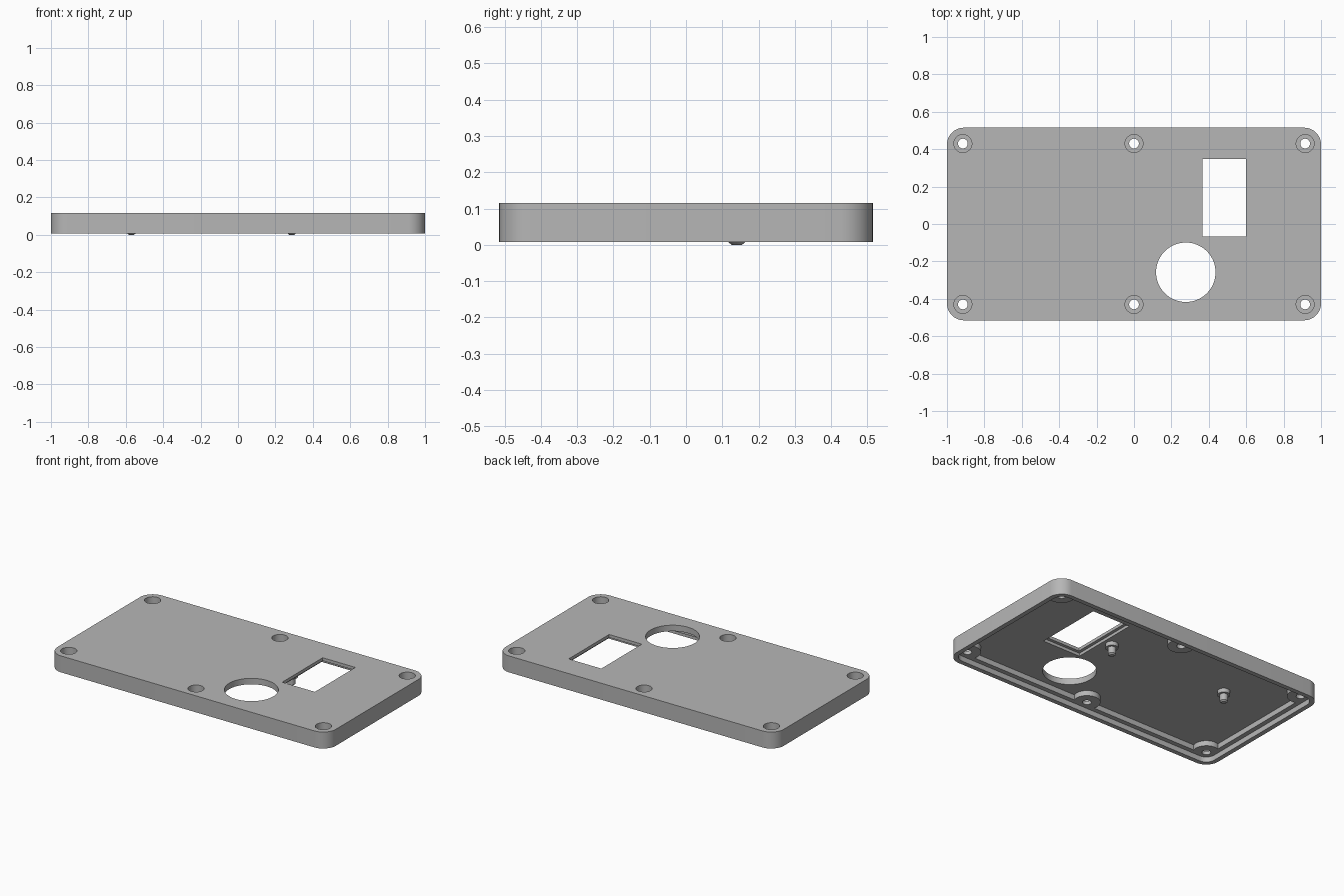
import bpy, bmesh, math

if "Cube" in bpy.data.objects:
    bpy.data.objects.remove(bpy.data.objects["Cube"], do_unlink=True)

grey = bpy.data.materials.new("plain grey")
grey.use_nodes = True
COLOUR = (0.47, 0.47, 0.47, 1)
grey.diffuse_color = COLOUR
grey.node_tree.nodes["Principled BSDF"].inputs["Base Color"].default_value = COLOUR

HX, HY, CORNER = 1.0, 0.515, 0.09
BOTTOM, LEDGE, CEILING, TOP = 0.008, 0.042, 0.076, 0.115


def prism(name, outline, z0, z1):
    """Extrude a flat outline from z0 to z1."""
    bm = bmesh.new()
    face = bm.faces.new([bm.verts.new((x, y, z0)) for x, y in outline])
    ext = bmesh.ops.extrude_face_region(bm, geom=[face])
    verts = [v for v in ext["geom"] if isinstance(v, bmesh.types.BMVert)]
    bmesh.ops.translate(bm, verts=verts, vec=(0, 0, z1 - z0))
    bmesh.ops.recalc_face_normals(bm, faces=bm.faces)
    mesh = bpy.data.meshes.new(name)
    bm.to_mesh(mesh)
    bm.free()
    mesh.materials.append(grey)
    obj = bpy.data.objects.new(name, mesh)
    bpy.context.collection.objects.link(obj)
    return obj


def rounded(inset, steps=10):
    """Plan outline of the lid, moved inwards by inset."""
    r = max(CORNER - inset, 0.02)
    cx, cy = HX - inset - r, HY - inset - r
    pts = []
    for q, (sx, sy) in enumerate([(1, 1), (-1, 1), (-1, -1), (1, -1)]):
        for i in range(steps + 1):
            a = math.pi / 2 * (q + i / steps)
            pts.append((sx * cx + r * math.cos(a), sy * cy + r * math.sin(a)))
    return pts


def circle(x, y, r, n=48):
    return [(x + r * math.cos(math.tau * i / n), y + r * math.sin(math.tau * i / n))
            for i in range(n)]


def rect(x0, x1, y0, y1, grow=0):
    return [(x0 - grow, y0 - grow), (x1 + grow, y0 - grow),
            (x1 + grow, y1 + grow), (x0 - grow, y1 + grow)]


def combine(target, tool, operation):
    """Apply a boolean and discard the tool object."""
    mod = target.modifiers.new(operation, "BOOLEAN")
    mod.operation, mod.object, mod.solver = operation, tool, "EXACT"
    bpy.context.view_layer.objects.active = target
    bpy.ops.object.modifier_apply(modifier=mod.name)
    bpy.data.objects.remove(tool, do_unlink=True)


def cut(target, outline, z0, z1):
    combine(target, prism("cutter", outline, z0, z1), "DIFFERENCE")


# Lid shell with a stepped rim and a hollow underside
lid = prism("lid_shell", rounded(0), BOTTOM, TOP)
cut(lid, rounded(0.03), -0.1, LEDGE)
cut(lid, rounded(0.06), 0, CEILING)

# Screw bosses with counterbored holes
for x in (-0.915, 0, 0.915):
    for y in (-0.43, 0.43):
        combine(lid, prism("boss", circle(x, y, 0.08), LEDGE, 0.09), "UNION")
        cut(lid, circle(x, y, 0.048), 0.066, 0.2)
        cut(lid, circle(x, y, 0.026), -0.1, 0.2)

# Round opening, and rectangular window with a recess behind it
cut(lid, circle(0.277, -0.258, 0.159, 64), -0.1, 0.2)
window = (0.365, 0.6, -0.068, 0.348)
cut(lid, rect(*window), -0.1, 0.2)
cut(lid, rect(*window, grow=0.02), -0.1, 0.095)


def peg(name, x, y):
    """Stepped locating pin with a chamfered tip, turned from a profile."""
    profile = [(0.038, 0.08), (0.038, 0.05), (0.024, 0.05), (0.024, 0.008), (0.014, 0)]
    n = 32
    bm = bmesh.new()
    rings = [[bm.verts.new((px, py, z)) for px, py in circle(x, y, r, n)]
             for r, z in profile]
    for a, b in zip(rings, rings[1:]):
        for i in range(n):
            j = (i + 1) % n
            bm.faces.new((a[i], a[j], b[j], b[i]))
    bm.faces.new(rings[0])
    bm.faces.new(rings[-1])
    bmesh.ops.recalc_face_normals(bm, faces=bm.faces)
    mesh = bpy.data.meshes.new(name)
    bm.to_mesh(mesh)
    bm.free()
    mesh.materials.append(grey)
    obj = bpy.data.objects.new(name, mesh)
    bpy.context.collection.objects.link(obj)
    return obj


# Locating pegs under the ceiling
parts = [lid, peg("right_peg", -0.57, 0.14), peg("left_peg", 0.287, 0.14)]

# Smooth the curves, keep the edges crisp
bpy.ops.object.select_all(action="DESELECT")
for obj in parts:
    obj.select_set(True)
bpy.context.view_layer.objects.active = lid
bpy.ops.object.shade_smooth_by_angle(angle=math.radians(30))
